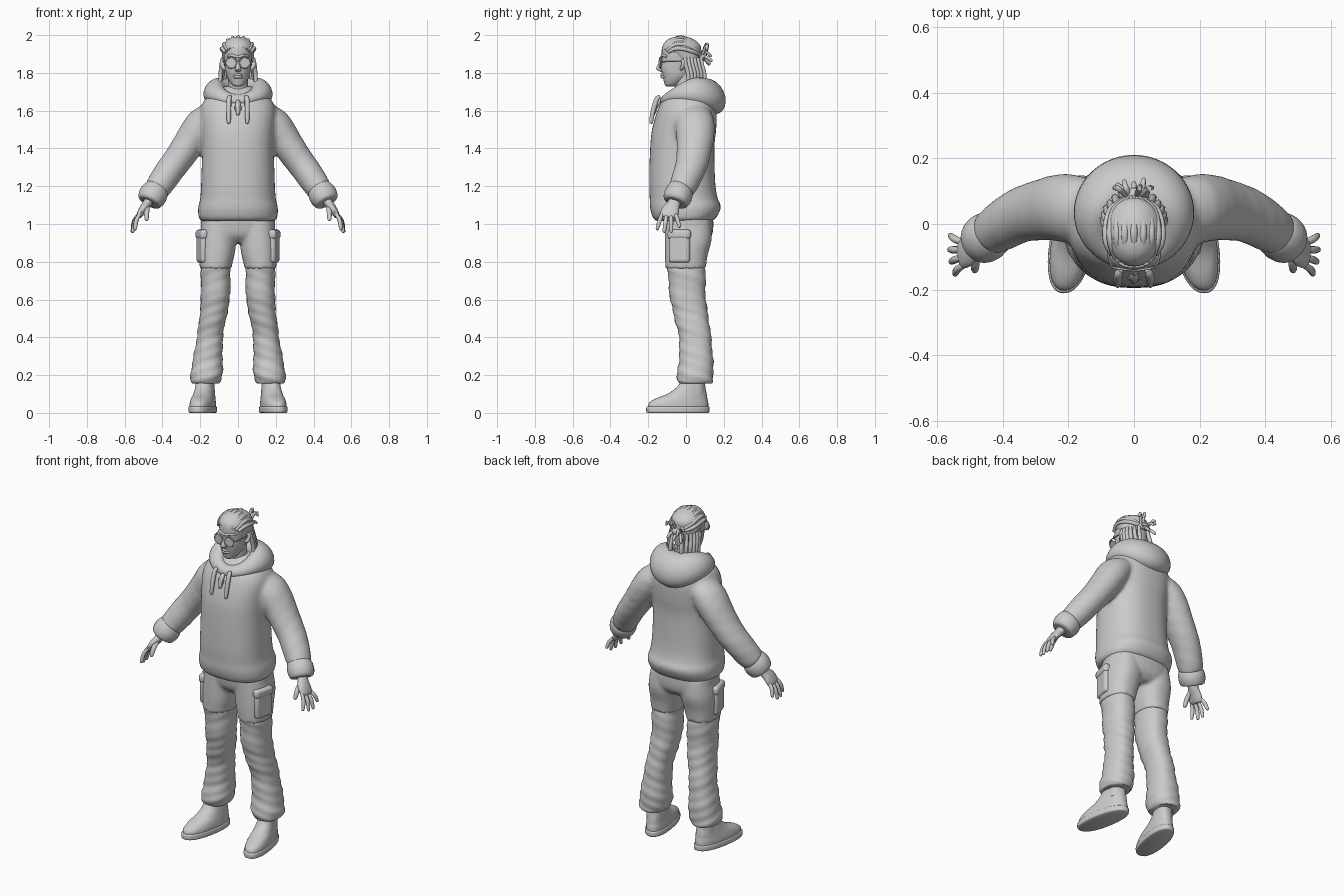
import bpy, bmesh, math
from mathutils import Vector

grey = bpy.data.materials.new("light_grey")
grey.diffuse_color = (0.6, 0.6, 0.6, 1)


def skin(name, rings, loop=False):
    """Bridge rings of points into a smooth closed skin."""
    bm = bmesh.new()
    vs = [[bm.verts.new(p) for p in r] for r in rings]
    n, m = len(vs[0]), len(vs)
    for i in range(m if loop else m - 1):
        a, b = vs[i], vs[(i + 1) % m]
        for j in range(n):
            k = (j + 1) % n
            bm.faces.new((a[j], a[k], b[k], b[j]))
    if not loop:
        bm.faces.new(vs[0])
        bm.faces.new(vs[-1])
    bmesh.ops.recalc_face_normals(bm, faces=bm.faces)
    me = bpy.data.meshes.new(name)
    bm.to_mesh(me)
    bm.free()
    ob = bpy.data.objects.new(name, me)
    bpy.context.collection.objects.link(ob)
    me.materials.append(grey)
    return smooth(ob)


def smooth(ob):
    bpy.ops.object.select_all(action='DESELECT')
    ob.select_set(True)
    bpy.context.view_layer.objects.active = ob
    bpy.ops.object.shade_smooth_by_angle(angle=math.radians(50))
    return ob


def spline(pts, steps):
    """Catmull-Rom through tuples of any length."""
    out = []
    for i in range(len(pts) - 1):
        p = [pts[max(0, min(len(pts) - 1, i + k))] for k in (-1, 0, 1, 2)]
        for s in range(steps):
            t = s / steps
            out.append([0.5 * (2 * b + (c - a) * t + (2 * a - 5 * b + 4 * c - d) * t * t
                               + (3 * b - a - 3 * c + d) * t ** 3) for a, b, c, d in zip(*p)])
    return out + [list(pts[-1])]


def sweep(name, pts, s=1, ref=(1, 0, 0), flat=False, n=24, power=2, steps=4, wrinkle=0):
    """Sweep ellipses (x, y, z, a, b); s=-1 mirrors; flat keeps rings level."""
    pts = spline(pts, steps)
    rings = []
    for i, (x, y, z, a, b) in enumerate(pts):
        t = Vector(pts[min(i + 1, len(pts) - 1)][:3]) - Vector(pts[max(i - 1, 0)][:3])
        t = Vector((0, 0, 1)) if flat else t.normalized()
        u = Vector(ref)
        u = (u - t * u.dot(t)).normalized()
        v = t.cross(u)
        ring = []
        for j in range(n):
            g = 2 * math.pi * j / n
            c, d = math.cos(g), math.sin(g)
            c = math.copysign(abs(c) ** (2 / power), c)
            d = math.copysign(abs(d) ** (2 / power), d)
            w = 1 + wrinkle * math.sin(z * 75 + 2 * g) * math.sin(z * 31 + g + 1)
            p = Vector((x, y, z)) + u * c * max(a, 0.001) * w + v * d * max(b, 0.001) * w
            ring.append((p.x * s, p.y, p.z))
        rings.append(ring)
    return skin(name, rings)


def tube(name, pts, r, s=1, n=10, steps=4):
    """Round cord with rounded, tapered ends."""
    k = len(pts) - 1
    full = [(*p, r * (0.75 if i in (0, k) else 1), r * (0.75 if i in (0, k) else 1)) for i, p in enumerate(pts)]
    e = Vector(pts[-1]) + (Vector(pts[-1]) - Vector(pts[-2])).normalized() * r * 0.7
    return sweep(name, full + [(*e, r * 0.2, r * 0.2)], s, ref=(0.83, 0.5, 0.2), n=n, steps=steps)


def fuse(name, obs, voxel):
    """Join overlapping volumes into one soft surface."""
    bpy.ops.object.select_all(action='DESELECT')
    for o in obs:
        o.select_set(True)
    bpy.context.view_layer.objects.active = obs[0]
    bpy.ops.object.join()
    ob = obs[0]
    ob.name = name
    m = ob.modifiers.new("fuse", 'REMESH')
    m.mode, m.voxel_size, m.use_smooth_shade = 'VOXEL', voxel, True
    sm = ob.modifiers.new("soften", 'SMOOTH')
    sm.factor, sm.iterations = 0.5, 6
    return ob


# hoodie body and sleeves
body = sweep("hoodie", [(0, -.01, 1.015, .19, .145), (0, -.008, 1.03, .207, .166), (0, -.004, 1.07, .212, .184),
    (0, -.004, 1.1, .209, .188), (0, -.012, 1.135, .2, .18), (0, -.02, 1.22, .195, .175), (0, -.02, 1.4, .19, .17),
    (0, -.01, 1.5, .195, .17), (0, .005, 1.6, .2, .157), (0, .01, 1.66, .175, .13), (0, .02, 1.7, .12, .09),
    (0, .02, 1.73, .07, .06)], flat=True, n=40, power=2.4)
arms = [sweep("sleeve", [(.1, .03, 1.59, .08, .06), (.19, .048, 1.53, .105, .087), (.27, .045, 1.41, .095, .082),
    (.335, .03, 1.32, .086, .077), (.395, .0, 1.235, .078, .074), (.43, -.025, 1.185, .07, .068),
    (.44, -.032, 1.17, .06, .06)], s, ref=(0, 1, 0), wrinkle=.02) for s in (1, -1)]
fuse("hoodie", [body] + arms, 0.012)

# hood lying around the neck
rings = []
for i in range(56):
    t = 2 * math.pi * i / 56
    c, s = math.cos(t), math.sin(t)
    z = 1.667 + .008 * s + .035 * c * c
    a, h = .055 + .023 * s, .062 + .033 * s
    ring = []
    for j in range(20):
        g = 2 * math.pi * j / 20
        r = a * math.cos(g) - .25 * a * math.sin(g)
        ring.append((c * (.125 + r), .0125 + s * (.1175 + r), z + h * math.sin(g)))
    rings.append(ring)
skin("hood", rings, loop=True)

# drawstrings and zip toggle
for s in (1, -1):
    tube("drawstring", [(.042, -.14, 1.675), (.048, -.155, 1.66), (.049, -.174, 1.6), (.049, -.185, 1.54)], .013, s)
tube("zip_toggle", [(0, -.138, 1.65), (0, -.158, 1.63), (0, -.172, 1.585)], .014)
bpy.ops.mesh.primitive_torus_add(location=(0, -.165, 1.615), rotation=(1.3, 0, 0), major_radius=.015,
                                 minor_radius=.005, major_segments=16, minor_segments=6)
bpy.context.object.name = "zip_ring"
bpy.context.object.data.materials.append(grey)

# trousers: hips and thighs fused, lower legs tucked underneath
parts = [sweep("trousers", [(0, .02, .9, .1, .085), (0, .018, .94, .18, .12), (0, .015, 1, .197, .13),
                            (0, .01, 1.07, .19, .13)], flat=True, n=32, power=2.4)]
for s in (1, -1):
    parts.append(sweep("thigh", [(.1, .01, 1.02, .09, .12), (.107, .012, .92, .098, .124), (.112, .002, .84, .094, .114),
        (.117, -.001, .79, .087, .109), (.118, -.001, .765, .085, .108)], s, flat=True, n=32, power=2.3))
    sweep("trouser_leg", [(.118, 0, .8, .077, .101), (.118, .003, .74, .078, .1), (.12, .011, .6, .076, .094),
        (.134, .03, .5, .071, .09), (.149, .048, .4, .069, .085), (.158, .053, .3, .077, .089),
        (.167, .05, .21, .085, .096), (.17, .05, .17, .08, .093), (.17, .05, .155, .07, .085)],
        s, flat=True, n=32, power=2.3, steps=7, wrinkle=.045)
    # cargo pocket with flap
    for nm, z, dims in (("cargo_pocket", .875, (.035, .115, .16)), ("pocket_flap", .945, (.044, .125, .05))):
        bpy.ops.mesh.primitive_cube_add(size=1, location=(s * .192, -.035, z), rotation=(0, 0, -s * .25))
        ob = bpy.context.object
        ob.name, ob.scale = nm, dims
        bpy.ops.object.transform_apply(location=False, rotation=False, scale=True)
        ob.data.materials.append(grey)
        bv = ob.modifiers.new("round", 'BEVEL')
        bv.width, bv.segments = .016, 3
        smooth(ob)
fuse("trousers", parts, 0.009)

for s in (1, -1):
    # ankles
    sweep("ankle", [(.175, .05, .1, .045, .05), (.172, .05, .25, .045, .05)], s, flat=True, n=16)
    # shoes: level outlines, toes turned out
    for nm, prof in (("shoe_sole", [(-.043, 0, .062, .16), (-.043, .006, .068, .167), (-.043, .028, .068, .167),
                                    (-.043, .034, .063, .161)]),
                     ("shoe_upper", [(-.042, .02, .063, .16), (-.04, .05, .063, .158), (-.025, .075, .059, .138),
                                     (.005, .1, .054, .105), (.027, .135, .049, .076), (.036, .17, .045, .062),
                                     (.037, .172, .035, .05)])):
        ob = sweep(nm, [(.175, y, z, a, b) for y, z, a, b in prof], s, flat=True, n=32, power=2.3)
        for v in ob.data.vertices:
            v.co.x -= s * .16 * (v.co.y - .03)
    # cuffs
    sweep("cuff", [(.425, -.022, 1.19, .06, .06), (.434, -.03, 1.177, .07, .07), (.452, -.042, 1.15, .075, .075),
                   (.47, -.055, 1.122, .068, .066), (.474, -.058, 1.115, .05, .05)], s, ref=(0, 1, 0))
    # hands
    sweep("palm", [(.455, -.048, 1.15, .032, .027), (.483, -.066, 1.105, .035, .024), (.505, -.082, 1.075, .047, .021),
                   (.523, -.09, 1.045, .046, .016), (.528, -.092, 1.035, .036, .008)], s, ref=(0, 1, 0), n=16)
    for nm, y, tip in (("index_finger", -.126, (.544, -.152, .975)), ("middle_finger", -.102, (.556, -.115, .962)),
                       ("ring_finger", -.079, (.56, -.078, .962)), ("little_finger", -.057, (.558, -.035, .988))):
        base = Vector((.518, y, 1.055))
        mid = (base + Vector(tip)) / 2 + Vector((.007, 0, .004))
        tube(nm, [base, mid, tip], .0115, s)
    tube("thumb", [(.478, -.075, 1.1), (.483, -.118, 1.065), (.484, -.14, 1.025)], .014, s)

# neck and head
sweep("neck", [(0, .02, 1.64, .06, .06), (0, -.005, 1.74, .052, .055), (0, -.01, 1.82, .055, .06)], flat=True)
sweep("head", [(0, -.08, 1.727, .014, .018), (0, -.077, 1.735, .03, .034), (0, -.064, 1.755, .046, .053),
    (0, -.05, 1.785, .06, .074), (0, -.043, 1.82, .067, .088), (0, -.036, 1.86, .072, .092),
    (0, -.03, 1.9, .076, .099), (0, -.03, 1.94, .073, .095), (0, -.03, 1.97, .05, .07), (0, -.03, 1.985, .02, .03)],
    flat=True, n=32, power=2.15)
sweep("nose", [(0, -.125, 1.875, .007, .008), (0, -.133, 1.85, .009, .013), (0, -.138, 1.825, .015, .02),
               (0, -.133, 1.812, .016, .014), (0, -.128, 1.806, .008, .006)], flat=True, n=12)
for z, r in ((1.788, .007), (1.777, .008)):
    tube("lip", [(-.024, -.112, z), (-.01, -.126, z + .002), (.01, -.126, z + .002), (.022, -.114, z)], r, n=8)
tube("brow_ridge", [(-.055, -.105, 1.888), (-.03, -.124, 1.892), (0, -.127, 1.885), (.03, -.124, 1.892),
                    (.055, -.105, 1.888)], .008, n=8)

# round glasses
for s in (1, -1):
    spot = dict(location=(s * .036, -.137, 1.853), rotation=(math.pi / 2, 0, s * .15))
    bpy.ops.mesh.primitive_torus_add(major_radius=.028, minor_radius=.0035, major_segments=28, minor_segments=8, **spot)
    bpy.context.object.name = "glasses_rim"
    bpy.context.object.data.materials.append(grey)
    smooth(bpy.context.object)
    bpy.ops.mesh.primitive_cylinder_add(radius=.027, depth=.004, vertices=28, **spot)
    bpy.context.object.name = "glasses_lens"
    bpy.context.object.data.materials.append(grey)
    tube("glasses_temple", [(.063, -.132, 1.858), (.078, -.1, 1.86), (.08, -.01, 1.86)], .0035, s, n=6)
    tube("ear", [(.074, -.02, 1.865), (.083, -.012, 1.86), (.081, -.016, 1.835), (.07, -.025, 1.82)], .011, s)
tube("glasses_bridge", [(-.011, -.14, 1.86), (0, -.144, 1.864), (.011, -.14, 1.86)], .003, n=6)

# hair cap, pulled back into braids
sweep("hair", [(0, .02, 1.79, .05, .045), (0, .015, 1.83, .066, .055), (0, .008, 1.87, .08, .067),
    (0, -.008, 1.9, .085, .083), (0, -.022, 1.925, .087, .102), (0, -.024, 1.95, .079, .097),
    (0, -.027, 1.975, .056, .072), (0, -.028, 1.988, .03, .042), (0, -.028, 1.991, .01, .014)], flat=True, n=32)
for i in range(9):
    g = math.radians(-72 + 18 * i)
    c, s = math.cos(g), math.sin(g)
    tube("scalp_braid", [(.07 * s, -.08 - .04 * c, 1.9 + .03 * c), (.086 * s, -.06, 1.905 + .073 * c),
        (.09 * s, -.015, 1.9 + .087 * c), (.072 * s, .045, 1.89 + .062 * c), (.02 * s, .08, 1.885 + .02 * c)], .011, n=8)

# gathered knot with loose ends
tube("hair_knot", [(-.022, .083, 1.885), (0, .09, 1.89), (.022, .083, 1.885)], .022)
for x, y, z in ((-.06, .115, 1.925), (-.03, .135, 1.9), (.0, .13, 1.86), (.03, .14, 1.875), (.055, .115, 1.935),
                (-.05, .125, 1.855), (.02, .12, 1.945)):
    tube("loose_end", [(x * .3, .08, 1.885), (x * .8, .108, z + .008), (x, y - .005, z - .01)], .009, n=8)

# hanging locks at the sides and back
for s in (1, -1):
    for i in range(6):
        y = .0 + .017 * i
        w = .088 - .0022 * i * i
        tube("hanging_lock", [(w * .93, y - .005, 1.88), (w, y, 1.84), (w + .004, y + .012, 1.79),
                              (w + .008 - .004 * (i % 2), y + .01, 1.735 - .012 * (i % 3))], .0115, s, n=8)
